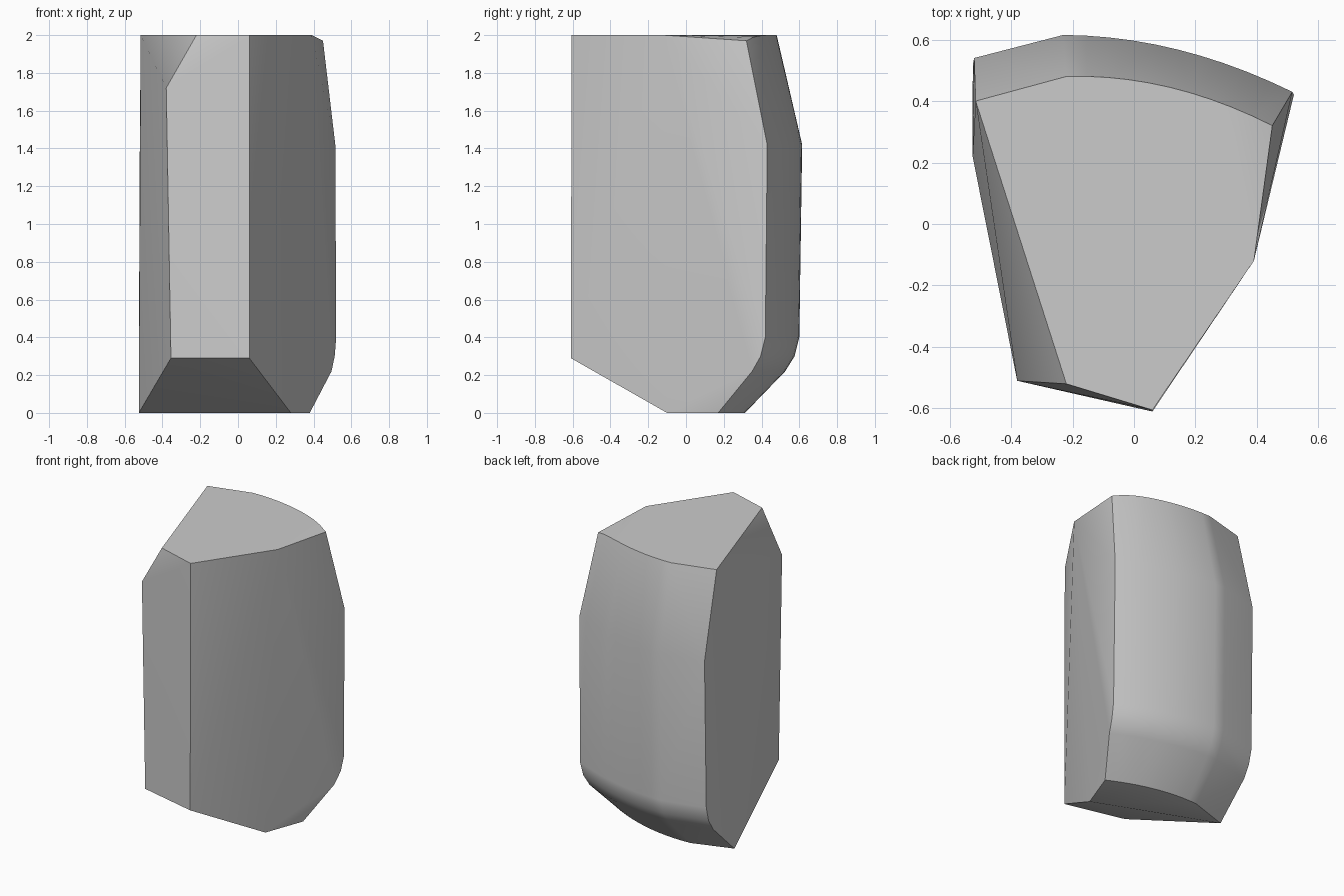
import bpy, bmesh, math

cube = bpy.data.objects.get("Cube")
if cube:
    bpy.data.objects.remove(cube, do_unlink=True)

grey = bpy.data.materials.new("stone_grey")
grey.use_nodes = True
GREY = (0.6, 0.6, 0.6, 1.0)
grey.diffuse_color = GREY
grey.node_tree.nodes["Principled BSDF"].inputs["Base Color"].default_value = GREY

# Corner columns of the curved back, listed from bottom to top
right_column = [(.38, .17, 0), (.495, .35, .22), (.512, .395, .3), (.52, .42, .4),
                (.515, .43, 1.42), (.45, .32, 1.97)]
ridge_column = [(-.25, .31, 0), (-.235, .525, .22), (-.23, .575, .3), (-.23, .6, .4),
                (-.23, .615, 1.42), (-.22, .48, 2)]
left_column = [(-.525, .22, 0), (-.525, .45, .22), (-.523, .5, .3), (-.523, .525, .4),
               (-.52, .54, 1.42), (-.515, .4, 2)]

# Flat facets at the front: top rim, left cut, nose and base corners
front_points = [(-.22, -.52, 2), (.06, -.605, 2), (.39, -.12, 2),
                (-.38, -.51, 1.72), (-.355, -.51, .29), (.06, -.61, .29),
                (.28, -.1, 0)]


def bowed_row(start, end, steps=10, bulge=.045):
    """Row of points between two columns, bowed out towards the back."""
    row = []
    for i in range(steps + 1):
        t = i / steps
        x, y, z = (a + (b - a) * t for a, b in zip(start, end))
        if start[2] > 1.9:
            z = start[2] + (end[2] - start[2]) * t ** 8
        row.append((x, y + 4 * bulge * t * (1 - t), z))
    return row


# Stone block: the wrapped skin of all the corner points
bm = bmesh.new()
for ridge, right in zip(ridge_column, right_column):
    for point in bowed_row(ridge, right):
        bm.verts.new(point)
for point in left_column + front_points:
    bm.verts.new(point)
hull = bmesh.ops.convex_hull(bm, input=bm.verts)
loose = [v for v in bm.verts if not v.link_faces]
bmesh.ops.delete(bm, geom=loose, context='VERTS')
bmesh.ops.dissolve_limit(bm, angle_limit=math.radians(.5), verts=bm.verts, edges=bm.edges)
bmesh.ops.recalc_face_normals(bm, faces=bm.faces)

mesh = bpy.data.meshes.new("stone_block")
bm.to_mesh(mesh)
bm.free()
mesh.materials.append(grey)
block = bpy.data.objects.new("stone_block", mesh)
bpy.context.collection.objects.link(block)

# Soft shading across shallow bends, crisp on the cut edges
bpy.ops.object.select_all(action='DESELECT')
block.select_set(True)
bpy.context.view_layer.objects.active = block
bpy.ops.object.shade_smooth_by_angle(angle=math.radians(30))
weighted = block.modifiers.new("flat_facets", 'WEIGHTED_NORMAL')
weighted.keep_sharp = True
